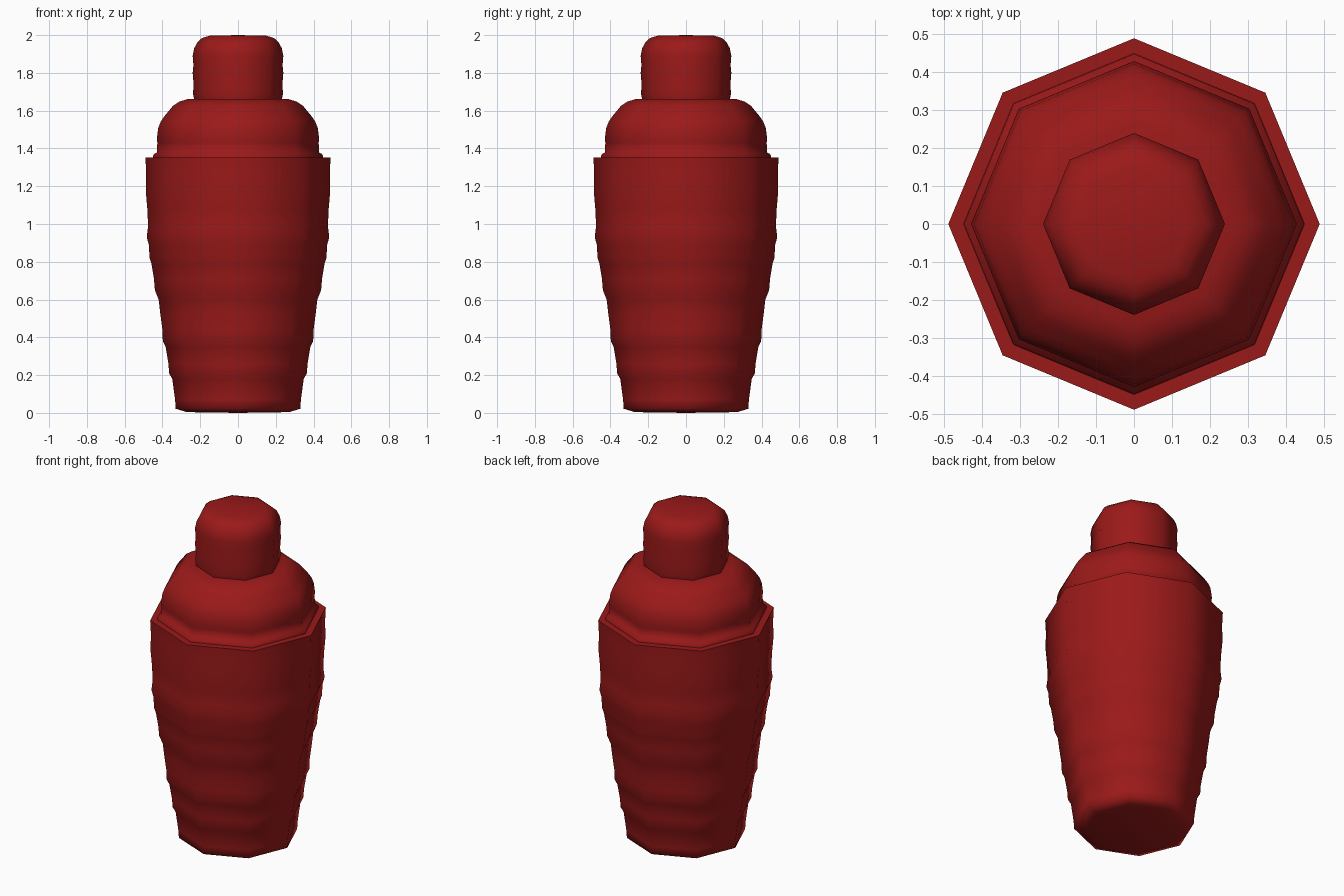
import bpy, bmesh, math

if "Cube" in bpy.data.objects:
    bpy.data.objects.remove(bpy.data.objects["Cube"])

SIDES = 8
red = bpy.data.materials.new("dark_red")
red.diffuse_color = (0.33, 0.01, 0.01, 1)
red.use_nodes = True
red.node_tree.nodes["Principled BSDF"].inputs["Base Color"].default_value = red.diffuse_color


def lathe(name, profile):
    """Revolve (radius, height) points into a closed eight-sided solid."""
    bm = bmesh.new()
    rings = []
    for r, z in profile:
        if r == 0:
            rings.append([bm.verts.new((0, 0, z))] * SIDES)
        else:
            rings.append([bm.verts.new((r * math.cos(math.tau * i / SIDES),
                                        r * math.sin(math.tau * i / SIDES), z))
                          for i in range(SIDES)])
    for low, high in zip(rings, rings[1:]):
        for i in range(SIDES):
            j = (i + 1) % SIDES
            corners = dict.fromkeys((low[i], low[j], high[j], high[i]))
            bm.faces.new(list(corners))
    bmesh.ops.recalc_face_normals(bm, faces=bm.faces)
    mesh = bpy.data.meshes.new(name)
    bm.to_mesh(mesh)
    bm.free()
    mesh.materials.append(red)
    obj = bpy.data.objects.new(name, mesh)
    bpy.context.collection.objects.link(obj)
    bpy.ops.object.select_all(action='DESELECT')
    obj.select_set(True)
    bpy.context.view_layer.objects.active = obj
    bpy.ops.object.shade_smooth_by_angle(angle=math.radians(72))
    return obj


# Tapered tumbler with gentle ripples
lathe("shaker_body", [
    (0, 0), (0.27, 0.004), (0.33, 0.022), (0.333, 0.07), (0.348, 0.18),
    (0.365, 0.21), (0.368, 0.26), (0.383, 0.35), (0.398, 0.38),
    (0.40, 0.44), (0.412, 0.53), (0.42, 0.60), (0.44, 0.65),
    (0.445, 0.71), (0.458, 0.79), (0.468, 0.82), (0.472, 0.89),
    (0.483, 0.93), (0.476, 0.99), (0.48, 1.08), (0.488, 1.17),
    (0.486, 1.27), (0.49, 1.352), (0.455, 1.352), (0, 1.352)])

# Domed shoulder lid with a thin seating rim
lathe("strainer_lid", [
    (0, 1.352), (0.45, 1.352), (0.448, 1.368), (0.43, 1.378), (0.427, 1.43),
    (0.43, 1.45), (0.422, 1.51), (0.41, 1.54), (0.39, 1.57),
    (0.365, 1.60), (0.345, 1.625), (0.31, 1.648), (0.265, 1.662), (0, 1.664)])

# Rounded top cap
lathe("top_cap", [
    (0, 1.662), (0.233, 1.662), (0.238, 1.69), (0.235, 1.74), (0.24, 1.80),
    (0.236, 1.84), (0.24, 1.89), (0.232, 1.93), (0.215, 1.963),
    (0.19, 1.985), (0.15, 1.997), (0, 2.0)])
